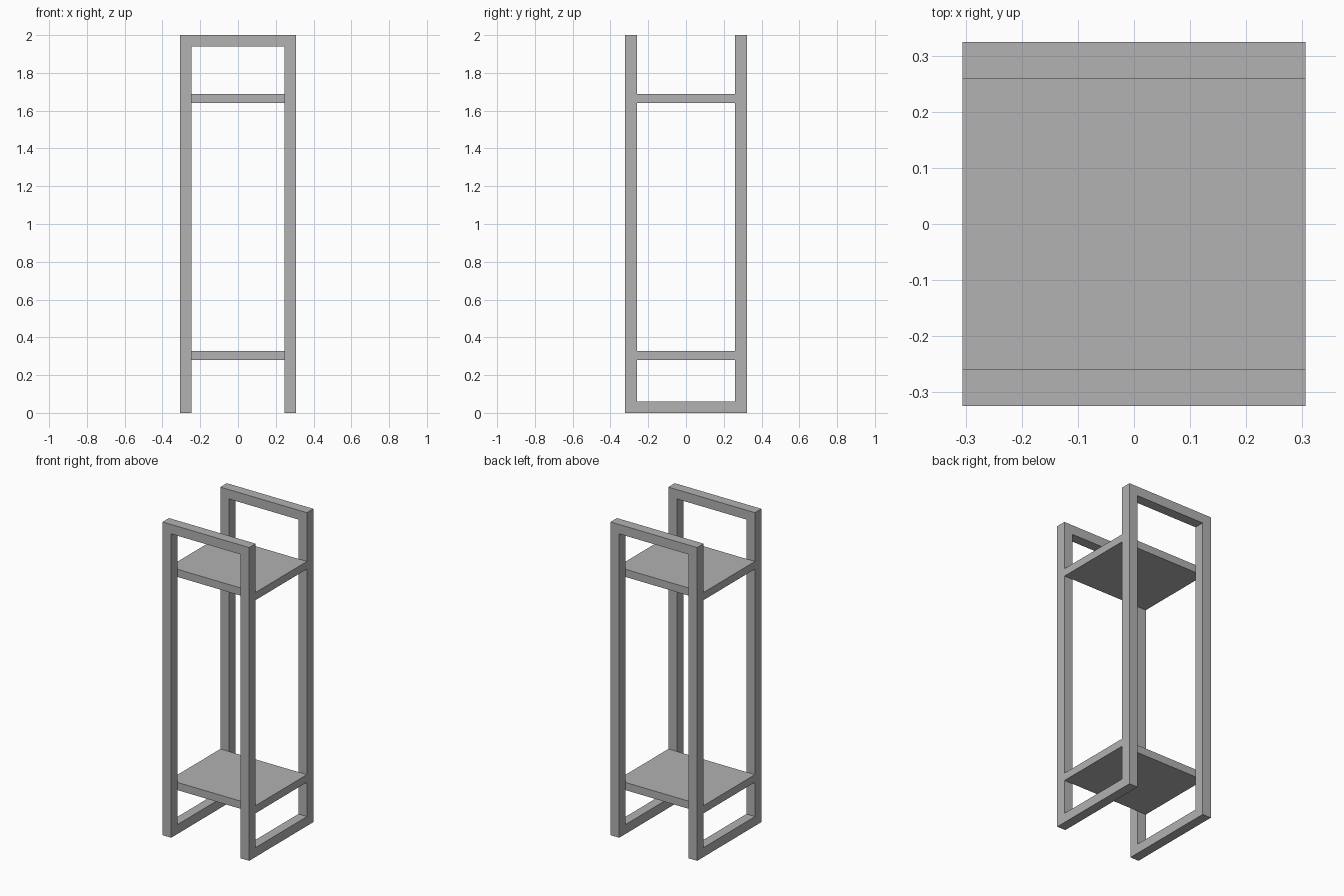
import bpy
import bmesh

# Remove the default object
cube = bpy.data.objects.get("Cube")
if cube:
    bpy.data.objects.remove(cube, do_unlink=True)

# Overall half sizes and bar thicknesses
HX, HY, H = 0.306, 0.324, 2.0
BAR_X, BAR_Y, RAIL = 0.061, 0.065, 0.06
IX, IY = HX - BAR_X, HY - BAR_Y

# Single grey finish
GREY = (0.445, 0.445, 0.445, 1.0)
mat = bpy.data.materials.new("grey")
mat.use_nodes = True
mat.diffuse_color = GREY
mat.node_tree.nodes["Principled BSDF"].inputs["Base Color"].default_value = GREY


def finish(name, bm):
    bmesh.ops.recalc_face_normals(bm, faces=bm.faces[:])
    mesh = bpy.data.meshes.new(name)
    bm.to_mesh(mesh)
    bm.free()
    mesh.materials.append(mat)
    obj = bpy.data.objects.new(name, mesh)
    bpy.context.collection.objects.link(obj)
    return obj


def box(name, lo, hi):
    bm = bmesh.new()
    bmesh.ops.create_cube(bm, size=1.0)
    for v in bm.verts:
        for i in range(3):
            v.co[i] = lo[i] if v.co[i] < 0 else hi[i]
    return finish(name, bm)


def arch(name, y0, y1):
    """Two posts and their top rail as one extruded profile."""
    profile = [(-HX, 0), (-HX, H), (HX, H), (HX, 0),
               (IX, 0), (IX, H - RAIL), (-IX, H - RAIL), (-IX, 0)]
    bm = bmesh.new()
    face = bm.faces.new([bm.verts.new((x, y0, z)) for x, z in profile])
    out = bmesh.ops.extrude_face_region(bm, geom=[face], use_keep_orig=True)
    moved = [g for g in out["geom"] if isinstance(g, bmesh.types.BMVert)]
    bmesh.ops.translate(bm, verts=moved, vec=(0, y1 - y0, 0))
    return finish(name, bm)


# Front and back frames
arch("front_frame", -HY, -IY)
arch("back_frame", IY, HY)

# Floor rails joining the frames
box("left_floor_rail", (IX, -IY, 0), (HX, IY, RAIL))
box("right_floor_rail", (-HX, -IY, 0), (-IX, IY, RAIL))

# Shelves spanning the full width between the frames
for name, z0, z1 in (("lower_shelf", 0.279, 0.328), ("upper_shelf", 1.64, 1.689)):
    box(name, (-HX, -IY, z0), (HX, IY, z1))
